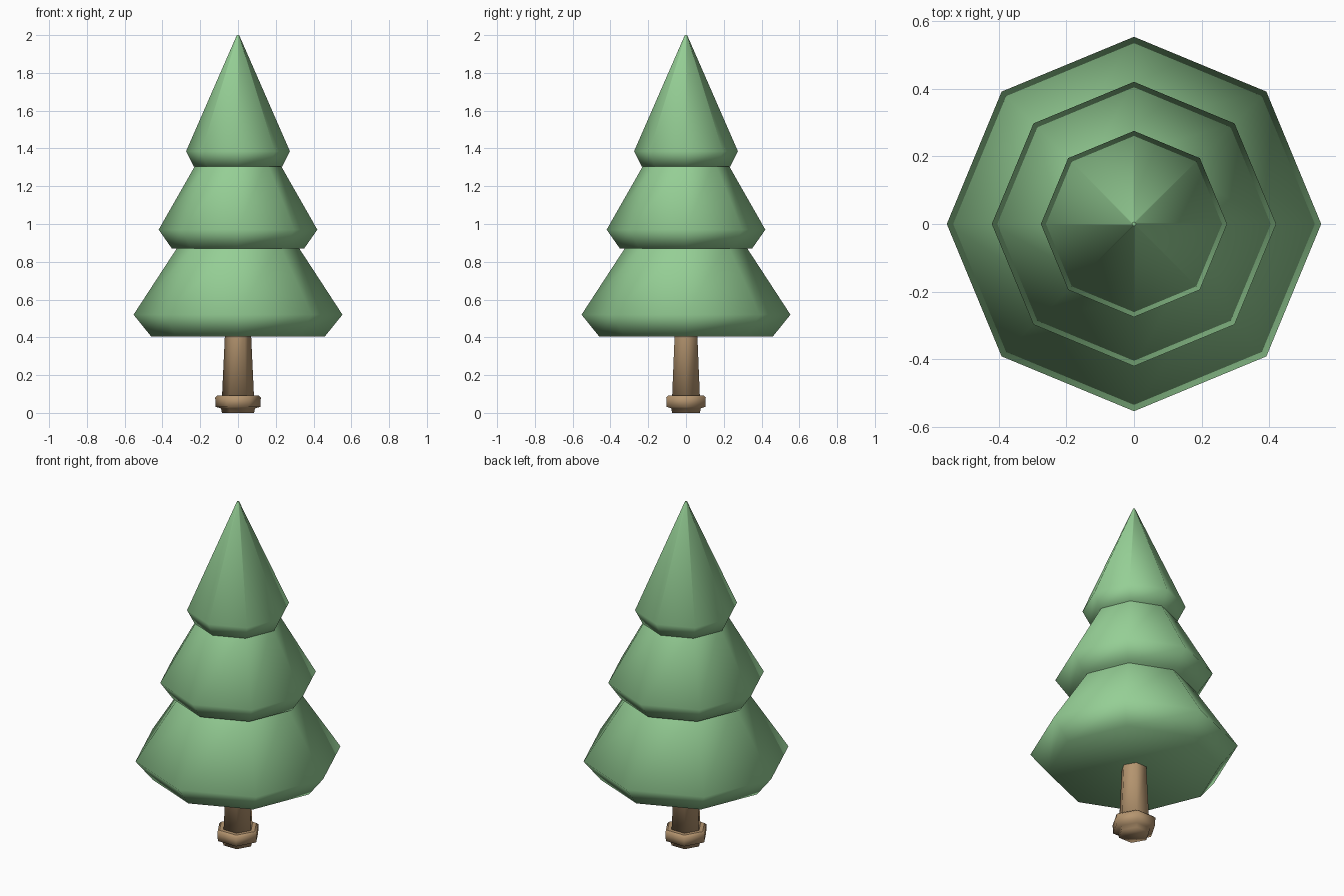
import bpy, bmesh, math

if "Cube" in bpy.data.objects:
    bpy.data.objects.remove(bpy.data.objects["Cube"])


def material(name, rgb):
    m = bpy.data.materials.new(name)
    m.diffuse_color = (*rgb, 1)
    m.use_nodes = True
    m.node_tree.nodes["Principled BSDF"].inputs["Base Color"].default_value = m.diffuse_color
    return m


def lathe(name, profile, sides, mat):
    """Closed solid from (radius, z) rings listed bottom to top."""
    bm = bmesh.new()
    rings = [[bm.verts.new((r * math.cos(2 * math.pi * i / sides),
                            r * math.sin(2 * math.pi * i / sides), z))
              for i in range(sides)] for r, z in profile]
    for low, high in zip(rings, rings[1:]):
        for i in range(sides):
            j = (i + 1) % sides
            bm.faces.new((low[i], low[j], high[j], high[i]))
    bm.faces.new(rings[0][::-1])
    top = bm.faces.new(rings[-1])
    for f in bm.faces:
        f.smooth = True
    for e in top.edges:
        e.smooth = False
    me = bpy.data.meshes.new(name)
    bm.to_mesh(me)
    bm.free()
    me.materials.append(mat)
    ob = bpy.data.objects.new(name, me)
    bpy.context.collection.objects.link(ob)
    return ob


green = material("foliage_green", (0.30, 0.62, 0.30))
brown = material("trunk_brown", (0.46, 0.30, 0.16))

# Octagonal foliage tiers: underside, widest rim, tapered top tucked into the next tier
tiers = {
    "lower_foliage": [(0.46, 0.405), (0.553, 0.52), (0.305, 0.90)],
    "middle_foliage": [(0.35, 0.87), (0.42, 0.97), (0.212, 1.335)],
    "upper_foliage": [(0.235, 1.305), (0.275, 1.385), (0.006, 2.0)],
}
for name, profile in tiers.items():
    lathe(name, profile, 8, green)

# Hexagonal tapered trunk
lathe("trunk", [(0.085, 0.08), (0.069, 0.42)], 6, brown)

# Hexagonal foot with a wider collar
lathe("trunk_base", [(0.085, 0), (0.09, 0.024), (0.118, 0.032),
                     (0.121, 0.082), (0.108, 0.093)], 6, brown)
